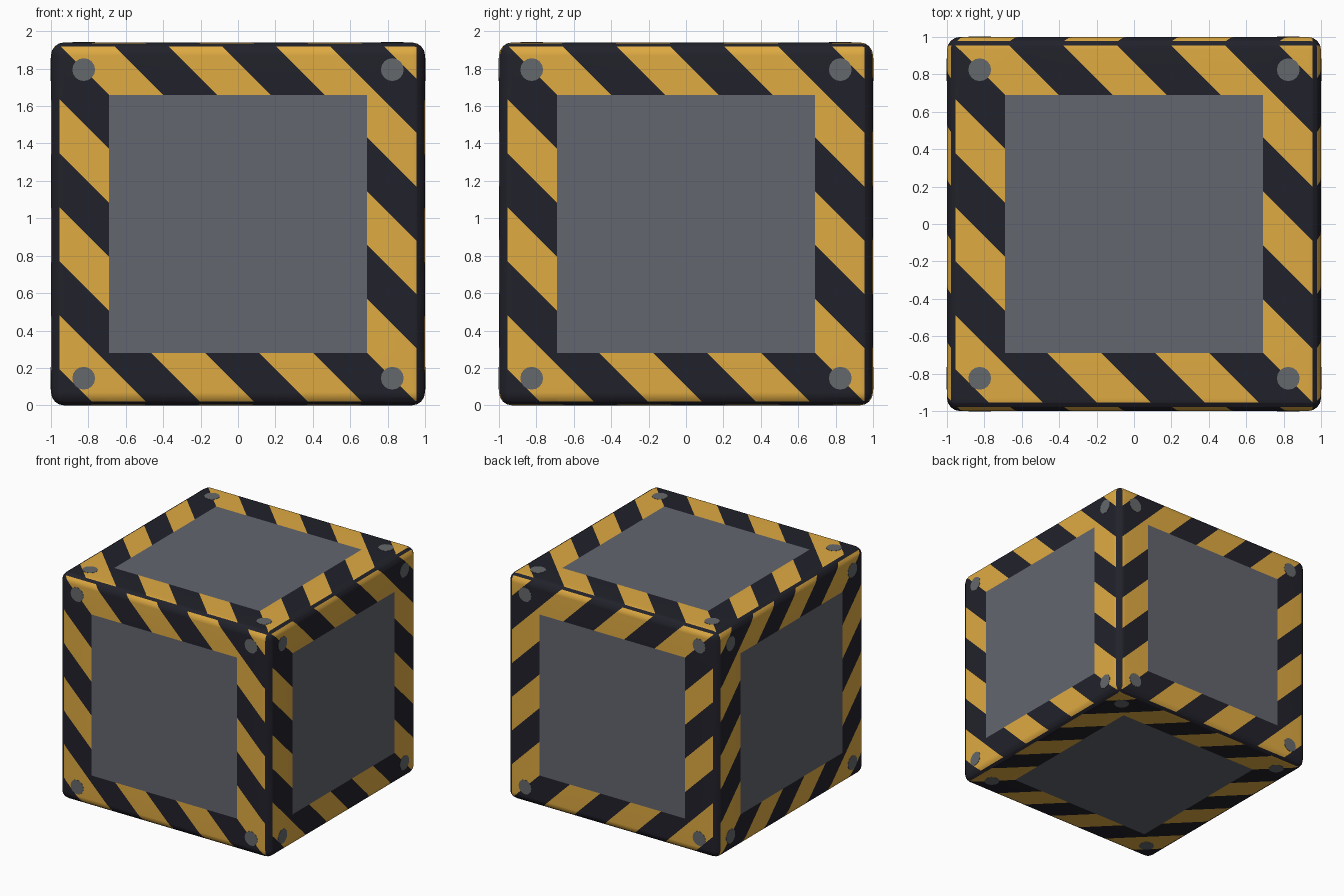
import bpy, bmesh, math
from mathutils import Vector

if "Cube" in bpy.data.objects:
    bpy.data.objects.remove(bpy.data.objects["Cube"])

HALF = Vector((1.0, 1.0, 0.97))   # half sizes of the crate
STRIPE = 0.2885                   # stripe width measured along an axis
PANEL = 0.69                      # half size of the grey panels
LIMIT = Vector((0.955, 0.955, 0.953))  # stripes end here, dark edge beyond


def material(name, rgb):
    m = bpy.data.materials.new(name)
    m.diffuse_color = (*rgb, 1.0)
    m.use_nodes = True
    m.node_tree.nodes["Principled BSDF"].inputs["Base Color"].default_value = m.diffuse_color
    return m


yellow = material("hazard_yellow", (0.74, 0.405, 0.055))
dark = material("dark_stripe", (0.0155, 0.0155, 0.024))
grey = material("panel_grey", (0.125, 0.133, 0.156))
bolt_grey = material("bolt_grey", (0.13, 0.138, 0.145))


def main_axis(face):
    n = face.normal
    return max(range(3), key=lambda i: abs(n[i]))


def cut(bm, faces, co, no):
    geom = set(faces)
    for f in faces:
        geom.update(f.edges)
        geom.update(f.verts)
    bmesh.ops.bisect_plane(bm, geom=list(geom), dist=1e-5, plane_co=co, plane_no=no)
    bm.normal_update()


# Rounded crate body
bm = bmesh.new()
bmesh.ops.create_cube(bm, size=2.0)
bmesh.ops.scale(bm, vec=HALF, verts=bm.verts)
bmesh.ops.bevel(bm, geom=bm.edges[:], offset=0.07, offset_type='OFFSET',
                segments=4, profile=0.5, affect='EDGES')
bm.normal_update()

# Cut the dark edge lines
for i in range(3):
    for s in (-1, 1):
        no = Vector((0, 0, 0))
        no[i] = s
        cut(bm, bm.faces[:], no * LIMIT[i], no)

# Cut panel outlines and diagonal stripes on each pair of sides
for axis in range(3):
    u, v = [i for i in range(3) if i != axis]
    for i in (u, v):
        for s in (-1, 1):
            no = Vector((0, 0, 0))
            no[i] = s
            cut(bm, [f for f in bm.faces if main_axis(f) == axis], no * PANEL, no)
    no = Vector((0, 0, 0))
    no[u] = no[v] = 1
    for k in range(-7, 8):
        faces = []
        for f in bm.faces:
            c = f.calc_center_median()
            if main_axis(f) == axis and max(abs(c[u]), abs(c[v])) > PANEL:
                faces.append(f)
        cut(bm, faces, no * (k * STRIPE / 2), no.normalized())

# Colour by position: panel, stripe or dark edge
for f in bm.faces:
    axis = main_axis(f)
    u, v = [i for i in range(3) if i != axis]
    c = f.calc_center_median()
    if max(abs(c[u]), abs(c[v])) < PANEL:
        f.material_index = 2
    elif abs(c[u]) > LIMIT[u] or abs(c[v]) > LIMIT[v]:
        f.material_index = 1
    else:
        f.material_index = math.floor((c[u] + c[v]) / STRIPE) % 2
    f.smooth = True

mesh = bpy.data.meshes.new("crate_body")
bm.to_mesh(mesh)
bm.free()
for m in (yellow, dark, grey):
    mesh.materials.append(m)
body = bpy.data.objects.new("crate_body", mesh)
body.location.z = HALF.z
bpy.context.collection.objects.link(body)
body.modifiers.new("weighted_normals", 'WEIGHTED_NORMAL')

# Flat bolt heads in the corners of all six sides
bm = bmesh.new()
for axis in range(3):
    u, v = [i for i in range(3) if i != axis]
    for side in (-1, 1):
        out = Vector((0, 0, 0))
        out[axis] = side
        turn = out.to_track_quat('Z', 'Y').to_matrix().to_4x4()
        for a in (-1, 1):
            for b in (-1, 1):
                pos = out * HALF[axis]
                pos[u], pos[v] = a * 0.825, b * 0.825
                turn.translation = pos
                bmesh.ops.create_cone(bm, cap_ends=True, segments=16, radius1=0.061,
                                      radius2=0.061, depth=0.004, matrix=turn)
mesh = bpy.data.meshes.new("corner_bolts")
bm.to_mesh(mesh)
bm.free()
mesh.materials.append(bolt_grey)
bolts = bpy.data.objects.new("corner_bolts", mesh)
bolts.location.z = HALF.z
bpy.context.collection.objects.link(bolts)
